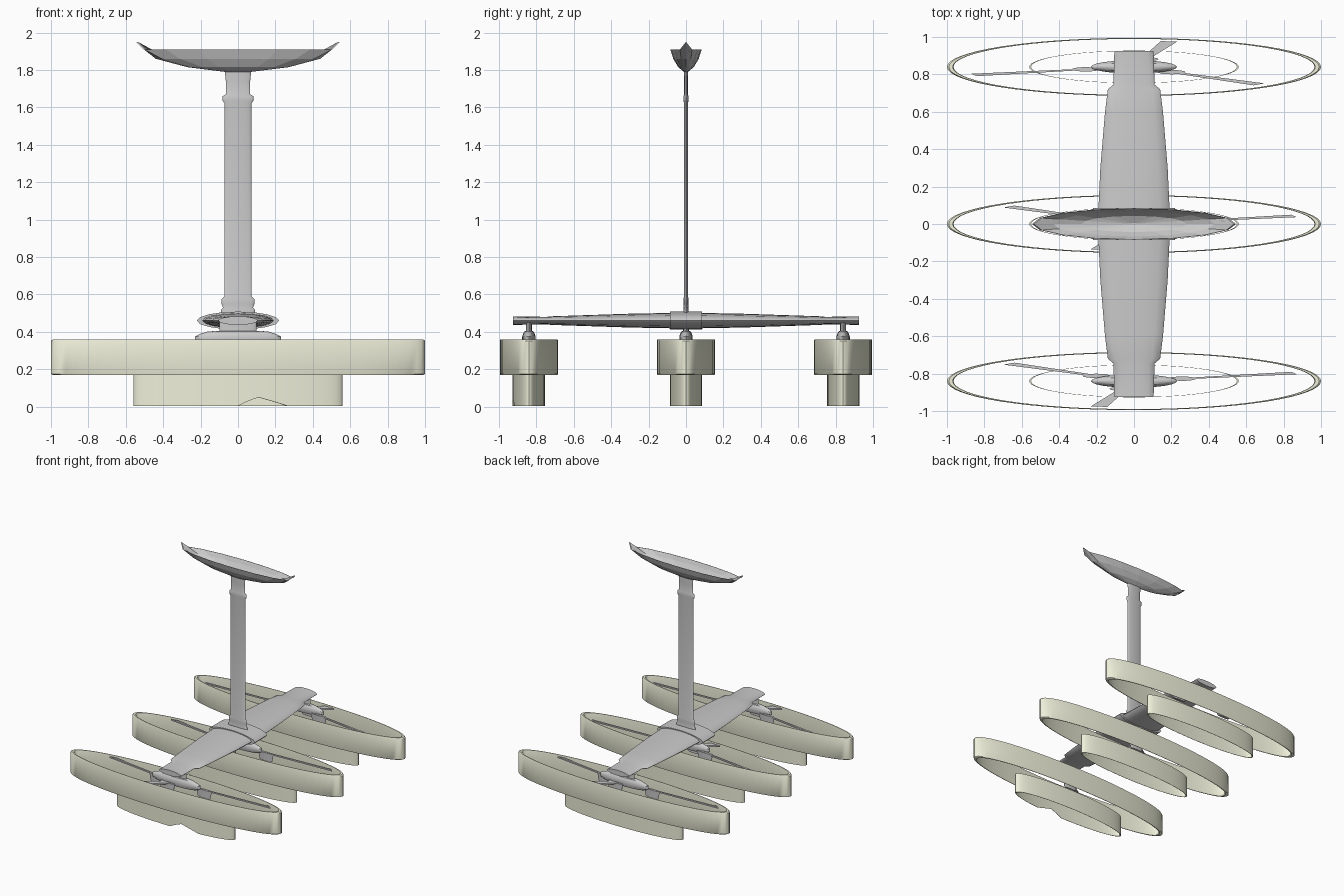
import bpy, bmesh, math
from mathutils import Matrix, Vector

if "Cube" in bpy.data.objects:
    bpy.data.objects.remove(bpy.data.objects["Cube"])

SQ = 0.155  # the turned parts are flattened in y


def finish(name, bm, mat=None, angle=35):
    bmesh.ops.recalc_face_normals(bm, faces=bm.faces)
    me = bpy.data.meshes.new(name)
    bm.to_mesh(me)
    bm.free()
    ob = bpy.data.objects.new(name, me)
    bpy.context.collection.objects.link(ob)
    if mat:
        me.materials.append(mat)
    bpy.ops.object.select_all(action='DESELECT')
    ob.select_set(True)
    bpy.context.view_layer.objects.active = ob
    if angle:
        bpy.ops.object.shade_smooth_by_angle(angle=math.radians(angle))
    return ob


def skin(bm, sections, n, closed=False, axis='Z'):
    """Elliptical loops (radius_a, radius_b, position) joined into a skin."""
    loops = []
    for ra, rb, p in sections:
        loop = []
        for i in range(n):
            a = 2 * math.pi * i / n
            u, v = ra * math.cos(a), rb * math.sin(a)
            loop.append(bm.verts.new((u, v, p) if axis == 'Z' else (u, p, v)))
        loops.append(loop)
    pairs = list(zip(loops, loops[1:]))
    if closed:
        pairs.append((loops[-1], loops[0]))
    else:
        bm.faces.new(loops[0])
        bm.faces.new(loops[-1])
    for a, b in pairs:
        for i in range(n):
            j = (i + 1) % n
            bm.faces.new((a[i], a[j], b[j], b[i]))
    return loops


def turned(name, profile, n=24, mat=None, y=0, sq=SQ, closed=False, angle=35):
    bm = bmesh.new()
    skin(bm, [(r, r * sq, z) for r, z in profile], n, closed)
    ob = finish(name, bm, mat, angle)
    ob.location.y = y
    return ob


shade_mat = bpy.data.materials.new("shade_fabric")
shade_mat.diffuse_color = (0.86, 0.87, 0.70, 1)
shade_mat.use_nodes = True
shade_mat.node_tree.nodes["Principled BSDF"].inputs["Base Color"].default_value = shade_mat.diffuse_color

# Flat tapered cross bar with a wider centre block
half = [(0.22, 0.048, 0.085), (0.19, 0.041, 0.085), (0.18, 0.037, 0.30),
        (0.155, 0.027, 0.60), (0.14, 0.023, 0.72), (0.11, 0.020, 0.745),
        (0.105, 0.023, 0.925)]
bm = bmesh.new()
skin(bm, [(a, b, -p) for a, b, p in reversed(half)] + half, 16, axis='Y')
finish("cross_bar", bm).location.z = 0.46

# Column with collars
turned("column", [(0.09, 0.50), (0.09, 0.52), (0.08, 0.53), (0.088, 0.55),
                  (0.088, 0.575), (0.072, 0.59), (0.072, 1.62), (0.082, 1.635),
                  (0.082, 1.66), (0.065, 1.67), (0.065, 1.74), (0.07, 1.79), (0.07, 1.80)])

# Faceted open ceiling dish with raised end tips
bm = bmesh.new()
dish = [(0.03, 1.82), (0.28, 1.84), (0.43, 1.875), (0.535, 1.91),
        (0.545, 1.91), (0.44, 1.86), (0.27, 1.815), (0.07, 1.79)]
loops = skin(bm, [(r, r * SQ, z) for r, z in dish], 16)
for loop in loops[3:5]:
    for i in (0, 8):
        loop[i].co.z = 1.95
finish("ceiling_dish", bm, angle=0)

for y, start, tag in ((-0.84, 18, "front"), (0, 18, "middle"), (0.84, 78, "back")):
    # Neck and cap under the bar
    turned(tag + "_lamp_cap", [(0.10, 0.45), (0.10, 0.405), (0.16, 0.402), (0.20, 0.39),
                               (0.23, 0.375), (0.23, 0.35), (0.19, 0.33), (0.08, 0.32)], y=y)

    # Two-tier open shade
    turned(tag + "_shade_upper", [(0.99, 0.17), (1.0, 0.175), (1.0, 0.352), (0.99, 0.36),
                                  (0.97, 0.36), (0.965, 0.352), (0.965, 0.175), (0.97, 0.17)],
           64, shade_mat, y, closed=True)
    bm = bmesh.new()
    loops = skin(bm, [(r, r * SQ, z) for r, z in
                      ((0.56, 0.01), (0.56, 0.18), (0.55, 0.18), (0.55, 0.01))], 64, closed=True)
    if tag == "front":  # small nick in the lower rim
        for loop in (loops[0], loops[3]):
            for i, z in ((49, 0.03), (50, 0.05), (51, 0.035), (52, 0.02)):
                loop[i].co.z = z
    finish(tag + "_shade_lower", bm, shade_mat).location.y = y

    # Three flat spokes and bulb holders around the hub
    bm = bmesh.new()
    for k in range(3):
        rot = Matrix.Rotation(math.radians(start + 120 * k), 4, 'Z')
        box = bmesh.ops.create_cube(bm, size=1)["verts"]
        for v in box:
            out = v.co.x > 0
            v.co = rot @ Vector((0.90 if out else 0.1, v.co.y * (0.09 if out else 0.03),
                                 0.345 + v.co.z * 0.012))
        bmesh.ops.create_cone(bm, cap_ends=True, segments=16, radius1=0.06, radius2=0.075,
                              depth=0.07, matrix=rot @ Matrix.Translation((0.27, 0, 0.315)))
    bmesh.ops.scale(bm, vec=(1, SQ, 1), verts=bm.verts)
    finish(tag + "_spokes", bm).location.y = y

# Small foot point so the lower rims stand on the floor plane
for ob in bpy.data.objects:
    if ob.name.endswith("_shade_lower"):
        for v in ob.data.vertices:
            if v.co.z < 0.015:
                v.co.z = 0.004
